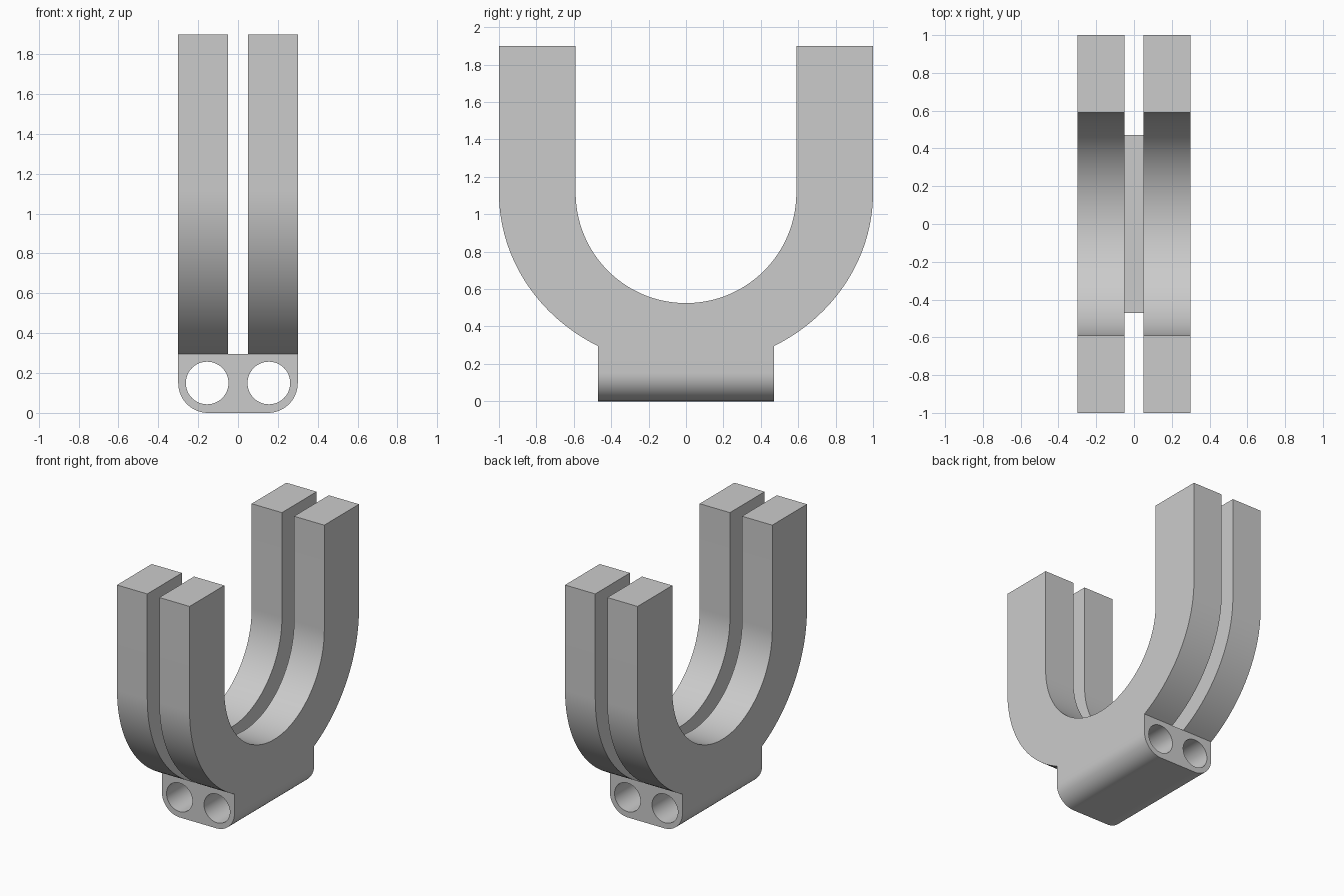
import bpy, bmesh
from math import sin, cos, pi, asin
from mathutils import Vector

cube = bpy.data.objects.get("Cube")
if cube:
    bpy.data.objects.remove(cube, do_unlink=True)

grey = bpy.data.materials.new("light grey")
grey.use_nodes = True
colour = (0.6, 0.6, 0.6, 1)
grey.diffuse_color = colour
grey.node_tree.nodes["Principled BSDF"].inputs["Base Color"].default_value = colour


def arc(cx, cy, rx, ry, start, end, steps):
    """Points along an elliptical arc."""
    angles = [start + (end - start) * i / steps for i in range(steps + 1)]
    return [(cx + rx * cos(a), cy + ry * sin(a)) for a in angles]


def extrude_profile(name, loops, place, direction):
    """Fill the outline (later loops are holes) and extrude it to a solid."""
    bm = bmesh.new()
    edges = []
    for loop in loops:
        verts = [bm.verts.new(place(u, v)) for u, v in loop]
        edges += [bm.edges.new((a, b)) for a, b in zip(verts, verts[1:] + verts[:1])]
    bmesh.ops.triangle_fill(bm, edges=edges, use_beauty=True)
    caps = bmesh.ops.extrude_face_region(bm, geom=bm.faces[:], use_keep_orig=True)
    moved = [g for g in caps["geom"] if isinstance(g, bmesh.types.BMVert)]
    bmesh.ops.translate(bm, verts=moved, vec=Vector(direction))
    bmesh.ops.recalc_face_normals(bm, faces=bm.faces[:])
    bmesh.ops.dissolve_limit(bm, angle_limit=0.001, verts=bm.verts[:], edges=bm.edges[:])
    mesh = bpy.data.meshes.new(name)
    bm.to_mesh(mesh)
    bm.free()
    mesh.materials.append(grey)
    obj = bpy.data.objects.new(name, mesh)
    bpy.context.collection.objects.link(obj)
    bpy.ops.object.select_all(action="DESELECT")
    obj.select_set(True)
    bpy.context.view_layer.objects.active = obj
    bpy.ops.object.shade_smooth_by_angle(angle=0.4)
    return obj


TOP, BASE_TOP, HALF_BASE = 1.9, 0.295, 0.47
CENTRE, INNER, OUTER = 1.115, 0.59, 1.0

# U-shaped plates: outer curve ends on the base block
outer_height = (CENTRE - BASE_TOP) / cos(asin(HALF_BASE))
stop = asin(HALF_BASE)
right_side = arc(0, CENTRE, OUTER, outer_height, -pi / 2 + stop, 0, 32)
left_side = [(-y, z) for y, z in reversed(right_side)]
inside = arc(0, CENTRE, INNER, INNER, 0, -pi, 64)
u_outline = (right_side + [(OUTER, TOP), (INNER, TOP)] + inside
             + [(-INNER, TOP), (-OUTER, TOP)] + left_side)
for name, x in (("left_u_plate", 0.05), ("right_u_plate", -0.3)):
    extrude_profile(name, [u_outline], lambda y, z: (x, y, z), (0.25, 0, 0))

# Base block with rounded lower edges and two through holes
base_outline = ([(0.3, BASE_TOP), (-0.3, BASE_TOP)]
                + arc(-0.15, 0.15, 0.15, 0.15, pi, 1.5 * pi, 16)
                + arc(0.15, 0.15, 0.15, 0.15, 1.5 * pi, 2 * pi, 16))
holes = [arc(x, 0.15, 0.107, 0.107, 0, 2 * pi, 48)[:-1] for x in (-0.155, 0.155)]
extrude_profile("base_block", [base_outline] + holes,
                lambda x, z: (x, -HALF_BASE, z), (0, 2 * HALF_BASE, 0))
